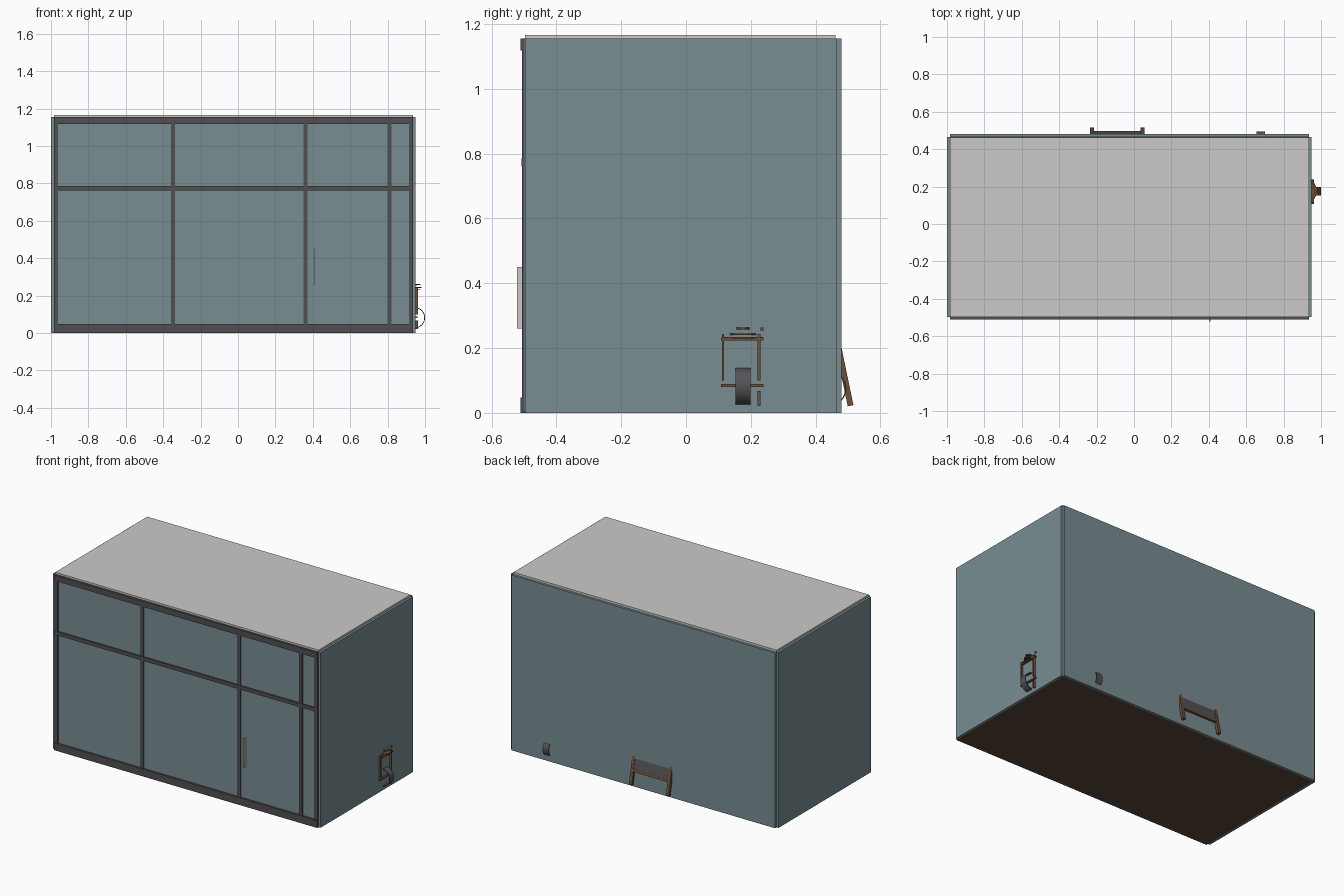
import bpy, bmesh, math
from mathutils import Vector

cube = bpy.data.objects.get("Cube")
if cube:
    bpy.data.objects.remove(cube, do_unlink=True)


def material(name, rgb):
    m = bpy.data.materials.new(name)
    m.use_nodes = True
    m.diffuse_color = (*rgb, 1)
    bsdf = next(n for n in m.node_tree.nodes if n.type == 'BSDF_PRINCIPLED')
    bsdf.inputs["Base Color"].default_value = (*rgb, 1)
    return m


TEAL = material("blue grey panel", (0.19, 0.27, 0.29))
ROOF = material("pale grey", (0.6, 0.59, 0.58))
FRAME = material("charcoal frame", (0.085, 0.077, 0.083))
FLOOR = material("dark wood floor", (0.10, 0.06, 0.04))
WOOD = material("brown wood", (0.15, 0.08, 0.04))
RUBBER = material("dark grey upholstery", (0.09, 0.085, 0.09))


def finish(name, bm, mat):
    bmesh.ops.recalc_face_normals(bm, faces=bm.faces)
    mesh = bpy.data.meshes.new(name)
    bm.to_mesh(mesh)
    bm.free()
    mesh.materials.append(mat)
    ob = bpy.data.objects.new(name, mesh)
    bpy.context.collection.objects.link(ob)
    return ob


def box(name, x, y, z, mat):
    """Box from three (min, max) ranges."""
    bm = bmesh.new()
    bmesh.ops.create_cube(bm, size=1)
    for v in bm.verts:
        v.co = Vector([(r[0] + r[1]) / 2 + c * (r[1] - r[0]) for r, c in zip((x, y, z), v.co)])
    return finish(name, bm, mat)


def prism(name, profile, direction, mat):
    """Flat outline pushed along a direction."""
    bm = bmesh.new()
    face = bm.faces.new([bm.verts.new(p) for p in profile])
    new = bmesh.ops.extrude_face_region(bm, geom=[face])["geom"]
    verts = [g for g in new if isinstance(g, bmesh.types.BMVert)]
    bmesh.ops.translate(bm, verts=verts, vec=direction)
    return finish(name, bm, mat)


def curved_shell(name, place, width_dir, radius, mat, steps=16):
    """Thin half tube; place maps (out, up) to a point."""
    arc = [math.pi * (i / steps - 0.5) for i in range(steps + 1)]
    ring = [(r * math.cos(a), r * math.sin(a))
            for r, angles in ((radius, arc), (radius - 0.004, arc[::-1])) for a in angles]
    ob = prism(name, [place(u, v) for u, v in ring], width_dir, mat)
    for p in ob.data.polygons:
        p.use_smooth = len(p.vertices) == 4
    ob.data.set_sharp_from_angle(angle=math.radians(40))
    return ob


# Room shell
L, R, FRONT, BACK, TOP = -0.985, 0.935, -0.497, 0.465, 1.155
box("floor", (L, R), (FRONT, BACK), (0, 0.012), FLOOR)
box("roof", (L, R), (FRONT, 0.462), (1.14, 1.167), ROOF)
box("left_wall", (R, 0.95), (FRONT, BACK), (0, TOP), TEAL)
box("right_wall", (-1, L), (FRONT, BACK), (0, TOP), TEAL)
box("back_wall", (L, R), (BACK, 0.48), (0, TOP), TEAL)
box("front_glazing", (L, R), (-0.498, -0.492), (0.01, 1.15), TEAL)

# Front frame
box("top_rail", (L, R), (-0.511, -0.492), (1.118, TOP), FRAME)
box("bottom_rail", (L, R), (-0.511, -0.492), (0, 0.048), FRAME)
box("middle_rail", (L, R), (-0.508, -0.492), (0.761, 0.785), FRAME)
for i, x in enumerate((-0.973, -0.347, 0.36, 0.81, 0.924)):
    box(f"mullion_{i + 1}", (x - 0.011, x + 0.011), (-0.506, -0.492), (0, TOP), FRAME)
box("door_handle", (0.402, 0.408), (-0.522, -0.498), (0.26, 0.45), ROOF)

# Leaning chair back behind the rear wall
slope = Vector((0, 0.04, -0.193))


def leaning(name, x, start, end, thick, mat):
    base = Vector((0, 0.468, 0.215))
    off = Vector((0, 0.193, 0.04)).normalized() * thick
    a, b = base + slope * start, base + slope * end
    prism(name, [p + Vector((x[0], 0, 0)) for p in (a - off, a + off, b + off, b - off)],
          (x[1] - x[0], 0, 0), mat)


for side, x in (("left", 0.045), ("right", -0.225)):
    leaning(side + "_chair_post", (x - 0.01, x + 0.01), 0, 1, 0.009, WOOD)
leaning("chair_back_pad", (-0.216, 0.036), 0.06, 0.5, 0.006, RUBBER)
leaning("chair_back_rail", (-0.216, 0.036), 0.5, 0.58, 0.007, WOOD)

# Curved pad emerging from the rear wall
curved_shell("rear_curved_pad", lambda u, v: (0.656, 0.44 + u, 0.075 + v),
             (0.044, 0, 0), 0.055, RUBBER)

# Chair showing through the side wall
curved_shell("side_curved_pad", lambda u, v: (0.943 + u, 0.153, 0.082 + v),
             (0, 0.046, 0), 0.057, RUBBER)
for i, (y, z) in enumerate((((0.111, 0.117), (0.1, 0.243)),
                            ((0.221, 0.23), (0.1, 0.243)),
                            ((0.221, 0.23), (0.022, 0.068)))):
    box(f"side_chair_post_{i + 1}", (0.945, 0.963), y, z, WOOD)
box("side_chair_lower_rail", (0.945, 0.961), (0.108, 0.239), (0.08, 0.089), WOOD)
box("side_chair_upper_rail", (0.945, 0.963), (0.108, 0.239), (0.224, 0.232), WOOD)
box("side_chair_peg", (0.945, 0.958), (0.23, 0.239), (0.255, 0.263), WOOD)
# Stepped crest pieces
for i, (half, reach, z) in enumerate(((0.06, 0.975, 0.229), (0.04, 0.982, 0.24), (0.02, 0.975, 0.258))):
    y = 0.176
    prism(f"side_chair_crest_{i + 1}",
          [(0.945, y - half, z), (0.955, y - half, z), (reach, y - half / 3, z),
           (reach, y + half / 3, z), (0.955, y + half, z), (0.945, y + half, z)],
          (0, 0, 0.005), WOOD)
